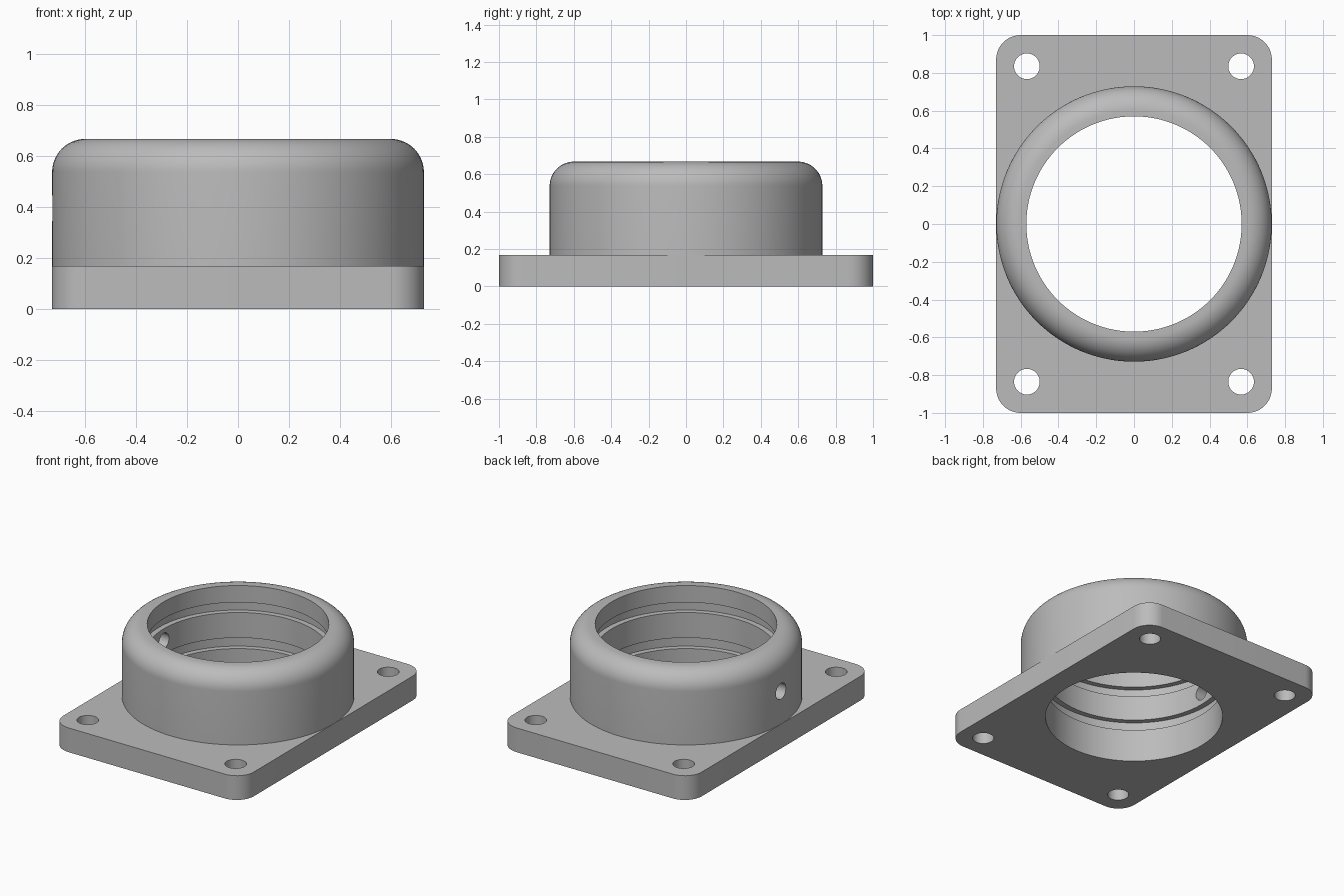
import bpy, bmesh, math
from mathutils import Matrix

default = bpy.data.objects.get("Cube")
if default:
    bpy.data.objects.remove(default, do_unlink=True)

HALF_X, HALF_Y, PLATE_TOP, TOP = 0.73, 1.0, 0.168, 0.667
OUTER, BORE, GROOVE, FILLET = 0.729, 0.57, 0.607, 0.13

grey = bpy.data.materials.new("machined grey")
grey.use_nodes = True
colour = (0.5, 0.5, 0.5, 1)
grey.diffuse_color = colour
grey.node_tree.nodes["Principled BSDF"].inputs["Base Color"].default_value = colour


def make_object(name, bm):
    bmesh.ops.recalc_face_normals(bm, faces=bm.faces)
    mesh = bpy.data.meshes.new(name)
    bm.to_mesh(mesh)
    bm.free()
    obj = bpy.data.objects.new(name, mesh)
    bpy.context.collection.objects.link(obj)
    mesh.materials.append(grey)
    return obj


def lathe(name, profile, steps=128):
    """Closed solid from (radius, z) points, capped flat at both ends."""
    bm = bmesh.new()
    rings = [[bm.verts.new((r * math.cos(a), r * math.sin(a), z))
              for a in (math.tau * i / steps for i in range(steps))]
             for r, z in profile]
    for low, high in zip(rings, rings[1:]):
        for i in range(steps):
            j = (i + 1) % steps
            bm.faces.new((low[i], low[j], high[j], high[i]))
    bm.faces.new(rings[0])
    bm.faces.new(rings[-1])
    return make_object(name, bm)


def drill(name, radius, depth, matrix):
    bm = bmesh.new()
    bmesh.ops.create_cone(bm, cap_ends=True, segments=48, radius1=radius,
                          radius2=radius, depth=depth, matrix=matrix)
    return make_object(name, bm)


def combine(target, tool, operation):
    mod = target.modifiers.new(operation.lower(), "BOOLEAN")
    mod.operation, mod.solver, mod.object = operation, "EXACT", tool
    bpy.context.view_layer.objects.active = target
    bpy.ops.object.modifier_apply(modifier=mod.name)
    bpy.data.objects.remove(tool, do_unlink=True)


# Base plate with rounded corners
bm = bmesh.new()
bmesh.ops.create_cube(bm, size=1, matrix=Matrix.Translation((0, 0, PLATE_TOP / 2))
                      @ Matrix.Diagonal((2 * HALF_X, 2 * HALF_Y, PLATE_TOP, 1)))
corners = [e for e in bm.edges if abs(e.verts[0].co.z - e.verts[1].co.z) > 0.1]
bmesh.ops.bevel(bm, geom=corners, offset=0.13, segments=12, profile=0.5, affect="EDGES")
flange = make_object("flanged_housing", bm)

# Round collar with a filleted top rim
rim = [(OUTER - FILLET * (1 - math.cos(t)), TOP - FILLET * (1 - math.sin(t)))
       for t in (math.pi / 2 * i / 14 for i in range(15))]
combine(flange, lathe("collar", [(OUTER, 0.08)] + rim), "UNION")

# Bore with two seal grooves
bore = [(BORE, -0.1)]
for low, high in ((0.23, 0.305), (0.48, 0.55)):
    bore += [(BORE, low), (GROOVE, low), (GROOVE, high), (BORE, high)]
bore.append((BORE, TOP + 0.1))
combine(flange, lathe("bore_cutter", bore), "DIFFERENCE")

# Four bolt holes
for sx in (-1, 1):
    for sy in (-1, 1):
        place = Matrix.Translation((sx * 0.567, sy * 0.835, PLATE_TOP / 2))
        combine(flange, drill("bolt_cutter", 0.068, 0.5, place), "DIFFERENCE")

# Small port through the collar wall on the right side
place = Matrix.Translation((-0.66, 0, 0.395)) @ Matrix.Rotation(math.pi / 2, 4, "Y")
combine(flange, drill("port_cutter", 0.055, 0.4, place), "DIFFERENCE")

# Smooth shading with crisp machined edges
bpy.ops.object.select_all(action="DESELECT")
flange.select_set(True)
bpy.context.view_layer.objects.active = flange
bpy.ops.object.shade_smooth_by_angle(angle=math.radians(30))
